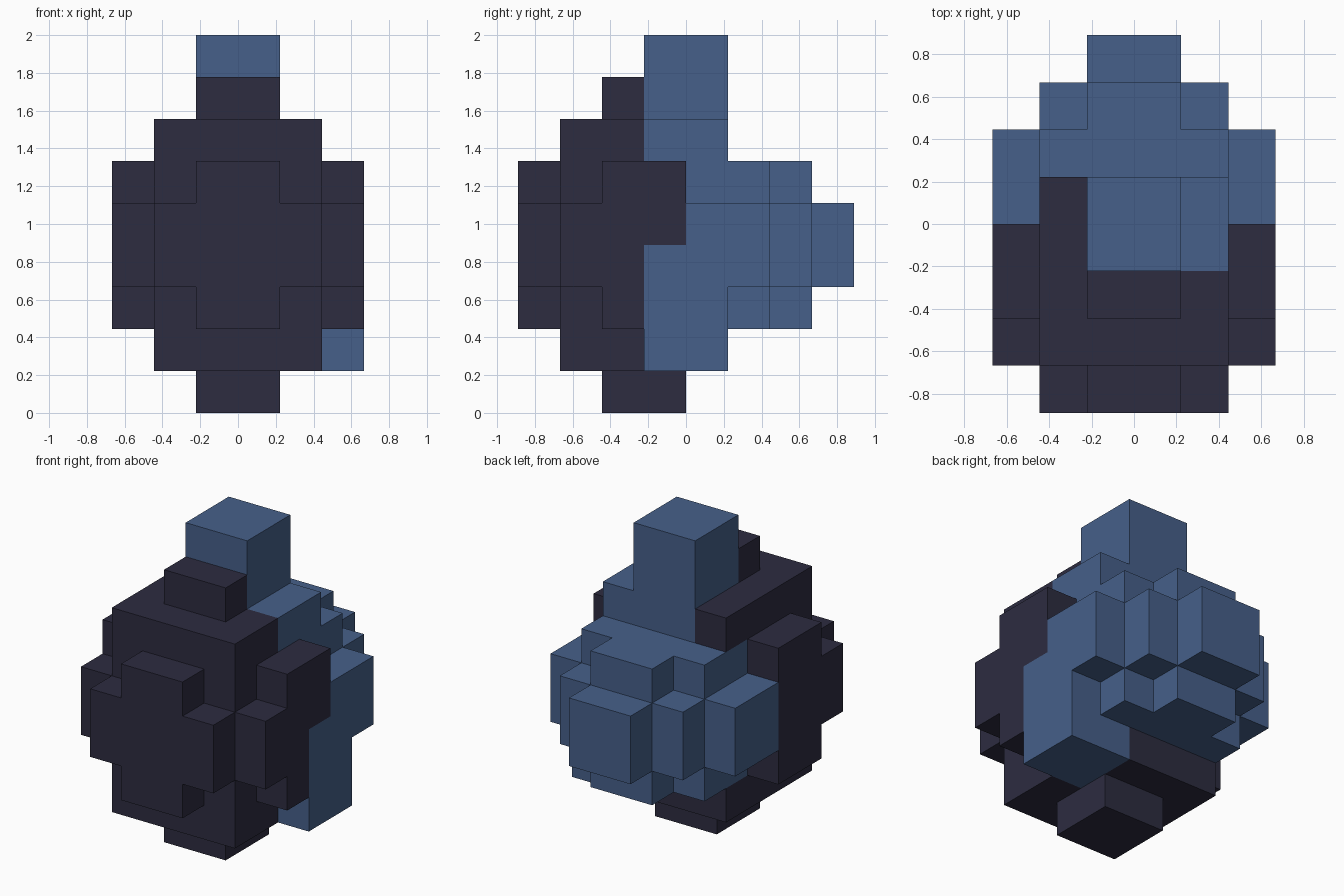
import bpy
import bmesh
from mathutils import Matrix, Vector

if "Cube" in bpy.data.objects:
    bpy.data.objects.remove(bpy.data.objects["Cube"], do_unlink=True)

U = 2 / 9  # edge of one block


def make_material(name, rgb):
    mat = bpy.data.materials.new(name)
    mat.use_nodes = True
    color = (*rgb, 1.0)
    mat.diffuse_color = color
    bsdf = next(n for n in mat.node_tree.nodes if n.type == 'BSDF_PRINCIPLED')
    bsdf.inputs["Base Color"].default_value = color
    return mat


DARK = make_material("dark_slate", (0.026, 0.025, 0.051))
BLUE = make_material("steel_blue", (0.061, 0.117, 0.254))


def block(name, mat, x, y, z, mirror=False):
    """Box spanning the given block ranges, optionally mirrored across x = 0."""
    low = Vector((x[0], y[0], z[0])) * U
    high = Vector((x[1], y[1], z[1])) * U
    bm = bmesh.new()
    bmesh.ops.create_cube(bm, size=1, matrix=Matrix.Translation((low + high) / 2)
                          @ Matrix.Diagonal((*(high - low), 1)))
    mesh = bpy.data.meshes.new(name)
    bm.to_mesh(mesh)
    bm.free()
    mesh.materials.append(mat)
    obj = bpy.data.objects.new(name, mesh)
    bpy.context.collection.objects.link(obj)
    if mirror:
        obj.modifiers.new("Mirror", 'MIRROR').use_mirror_merge = False
    return obj


# Dark front half
block("front_body", DARK, (-2, 2), (-3, -1), (1, 7))
block("body_core", DARK, (-2, 2), (-1, 0), (2, 6))
block("front_plate", DARK, (-1, 1), (-4, -3), (2, 6))
block("front_plate_arms", DARK, (1, 2), (-4, -3), (3, 5), mirror=True)
block("crest", DARK, (-1, 1), (-2, -1), (7, 8))
block("upper_ridge", DARK, (-2, -1), (-1, 1), (6, 7))
block("belly", DARK, (-2, 1), (-1, 1), (1, 2))
block("foot", DARK, (-1, 1), (-2, 0), (0, 1))

# Dark side pads
block("side_pad_front", DARK, (2, 3), (-3, -2), (3, 5), mirror=True)
block("right_pad", DARK, (-3, -2), (-2, 0), (2, 6))
block("left_pad_upper", DARK, (2, 3), (-2, 0), (4, 6))
block("left_pad_lower", DARK, (2, 3), (-2, -1), (2, 4))

# Blue top
block("top_tower", BLUE, (-1, 1), (-1, 1), (7, 9))
block("tower_base", BLUE, (-1, 2), (-1, 1), (6, 7))

# Blue back half
block("back_body", BLUE, (-2, 2), (0, 2), (2, 6))
block("back_step", BLUE, (-1, 1), (2, 3), (2, 6))
block("back_step_arms", BLUE, (1, 2), (2, 3), (3, 5), mirror=True)
block("back_plate", BLUE, (-1, 1), (3, 4), (3, 5))
block("side_pad_back", BLUE, (2, 3), (0, 2), (3, 5), mirror=True)

# Blue lower flank, on the left side only
block("left_flank_bottom", BLUE, (1, 3), (-1, 1), (1, 2))
block("left_flank_front", BLUE, (2, 3), (-1, 0), (2, 4))
block("left_flank_back", BLUE, (2, 3), (0, 1), (2, 3))
